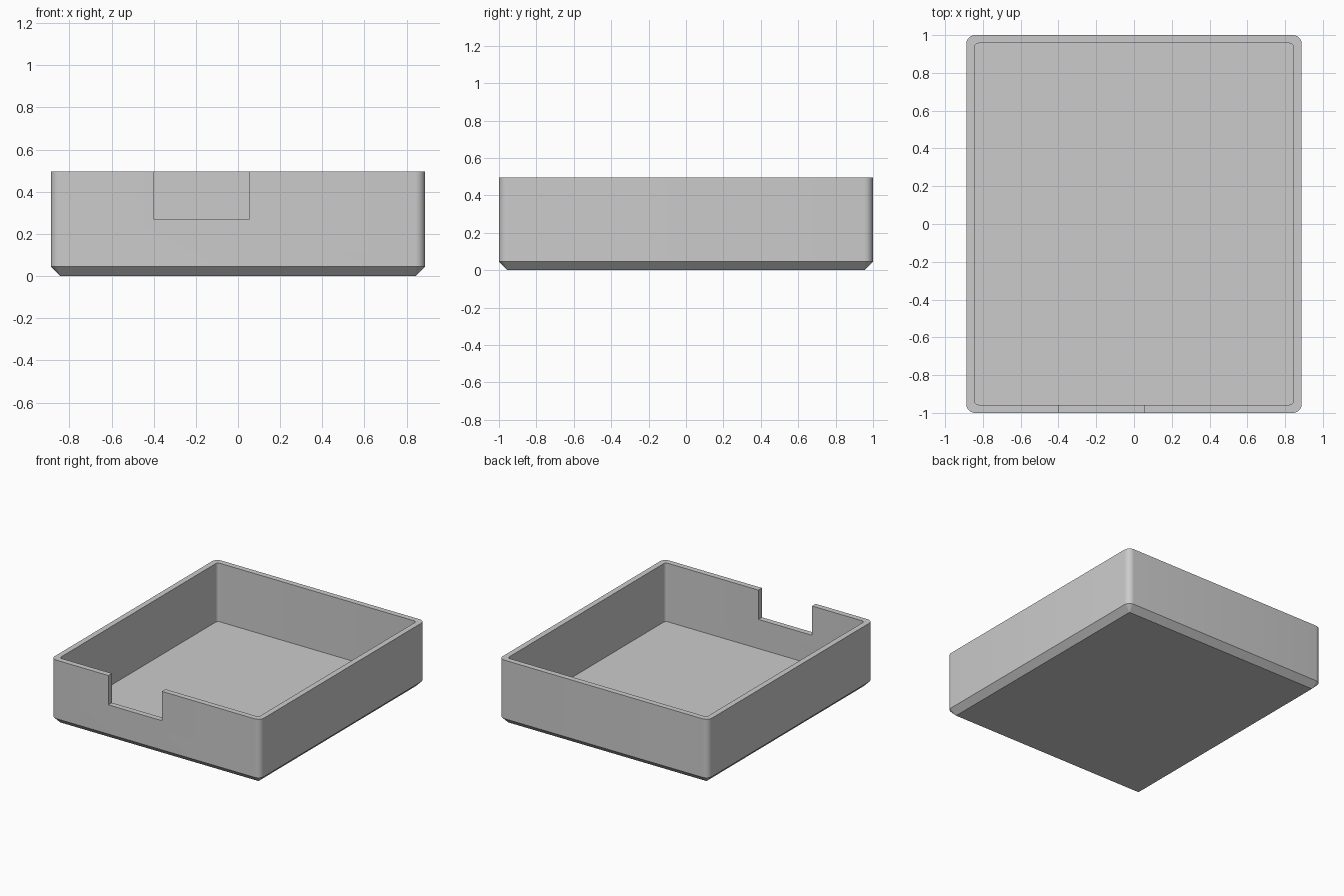
import bpy
import bmesh
from math import cos, sin, pi, radians

if "Cube" in bpy.data.objects:
    bpy.data.objects.remove(bpy.data.objects["Cube"], do_unlink=True)

HALF_X, HALF_Y, HEIGHT = 0.888, 1.0, 0.495
WALL, FLOOR, CHAMFER = 0.043, 0.046, 0.046
OUTER_R, INNER_R, STEPS = 0.047, 0.022, 8

grey = bpy.data.materials.new("plain grey")
grey.use_nodes = True
colour = (0.6, 0.6, 0.6, 1.0)
grey.diffuse_color = colour
grey.node_tree.nodes["Principled BSDF"].inputs["Base Color"].default_value = colour


def rounded_ring(bm, inset, radius, z):
    """Vertices of a rounded rectangle, inset from the outer wall."""
    cx, cy = HALF_X - inset - radius, HALF_Y - inset - radius
    corners = [(1, 1), (-1, 1), (-1, -1), (1, -1)]
    ring = []
    for q, (sx, sy) in enumerate(corners):
        for i in range(STEPS + 1):
            a = (q + i / STEPS) * pi / 2
            ring.append(bm.verts.new((sx * cx + radius * cos(a), sy * cy + radius * sin(a), z)))
    return ring


def bridge(bm, lower, upper):
    n = len(lower)
    for i in range(n):
        j = (i + 1) % n
        bm.faces.new((lower[i], lower[j], upper[j], upper[i]))


def finish(bm, name):
    bmesh.ops.recalc_face_normals(bm, faces=bm.faces)
    mesh = bpy.data.meshes.new(name)
    bm.to_mesh(mesh)
    bm.free()
    mesh.materials.append(grey)
    obj = bpy.data.objects.new(name, mesh)
    bpy.context.collection.objects.link(obj)
    return obj


# Open tray: chamfered base, outer wall, rim, inner wall and floor
bm = bmesh.new()
rings = [
    rounded_ring(bm, CHAMFER, OUTER_R - CHAMFER, 0),
    rounded_ring(bm, 0, OUTER_R, CHAMFER),
    rounded_ring(bm, 0, OUTER_R, HEIGHT),
    rounded_ring(bm, WALL, INNER_R, HEIGHT),
    rounded_ring(bm, WALL, INNER_R, FLOOR),
]
for lower, upper in zip(rings, rings[1:]):
    bridge(bm, lower, upper)
bm.faces.new(rings[0])
bm.faces.new(rings[-1])
tray = finish(bm, "open_tray")

# Notch in the front wall
LEFT, RIGHT, SILL = -0.4, 0.055, 0.27
bm = bmesh.new()
bmesh.ops.create_cube(bm, size=1)
for v in bm.verts:
    v.co.x = RIGHT if v.co.x > 0 else LEFT
    v.co.y = -HALF_Y + (0.1 if v.co.y > 0 else -0.1)
    v.co.z = HEIGHT + 0.1 if v.co.z > 0 else SILL
cutter = finish(bm, "notch_cutter")
cutter.hide_render = True

cut = tray.modifiers.new("front_notch", "BOOLEAN")
cut.operation = "DIFFERENCE"
cut.solver = "EXACT"
cut.object = cutter

bpy.ops.object.select_all(action="DESELECT")
tray.select_set(True)
bpy.context.view_layer.objects.active = tray
bpy.ops.object.modifier_apply(modifier=cut.name)
bpy.data.objects.remove(cutter, do_unlink=True)
bpy.ops.object.shade_smooth_by_angle(angle=radians(30))
